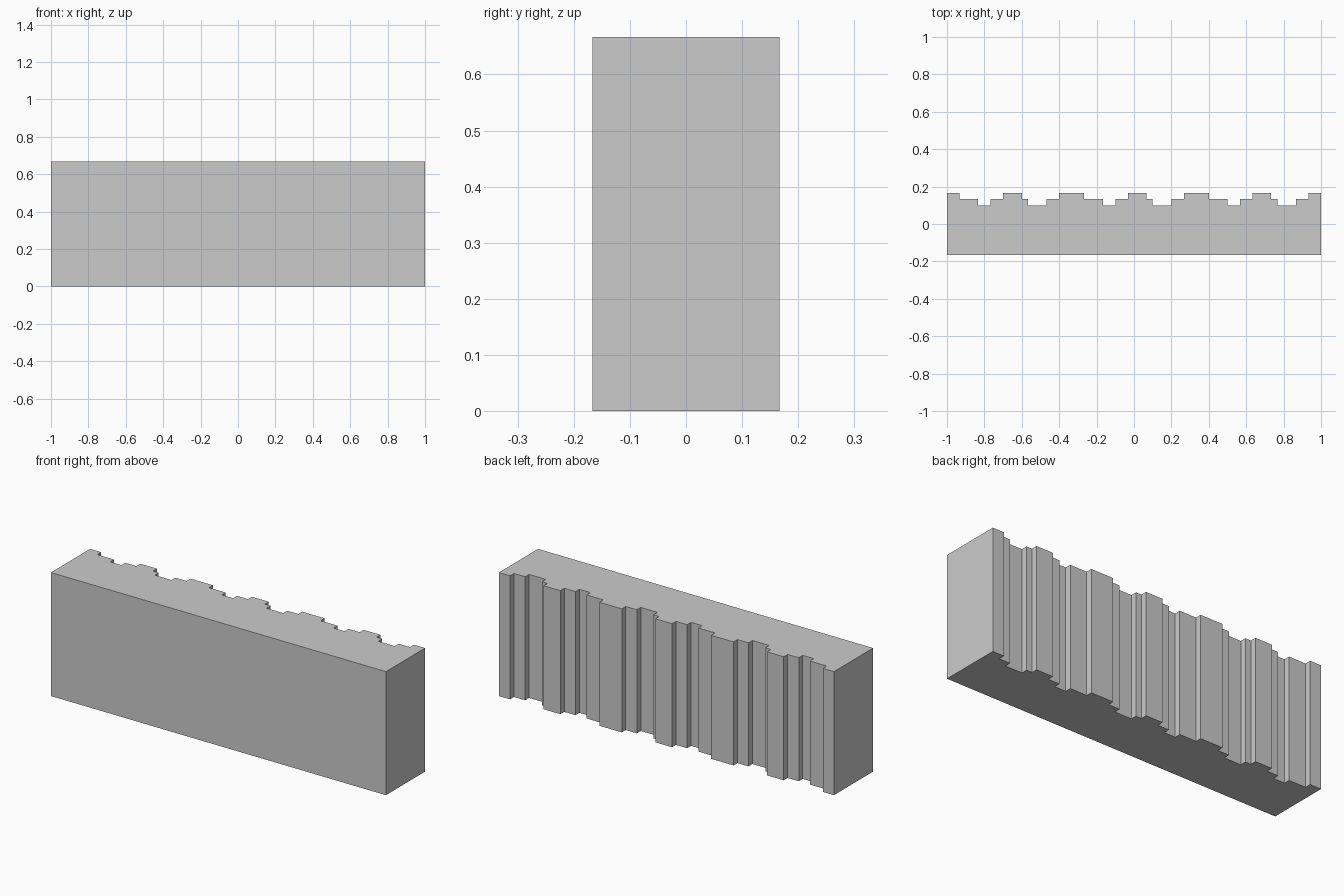
import bpy, bmesh

if "Cube" in bpy.data.objects:
    bpy.data.objects.remove(bpy.data.objects["Cube"])

U = 1 / 30           # grid unit of the wall
HEIGHT = 20 * U
FRONT, BACK = -5, 5  # depth limits in grid units

# One repeating period of the stepped back: (width, y level)
PERIOD = [(2, 5), (3, 4), (2, 3), (2, 4), (3, 5), (1, 4), (3, 3), (2, 4), (2, 5)]

# Merge neighbouring steps of equal level over three periods
steps = []
for width, level in PERIOD * 3:
    if steps and steps[-1][1] == level:
        steps[-1][0] += width
    else:
        steps.append([width, level])

# Plan outline: straight front, stepped back
outline = []
x = -30
for width, level in steps:
    outline += [(x, level), (x + width, level)]
    x += width
outline += [(30, FRONT), (-30, FRONT)]

# Extrude the outline upwards
bm = bmesh.new()
base = bm.faces.new([bm.verts.new((px * U, py * U, 0)) for px, py in outline])
top = bmesh.ops.extrude_face_region(bm, geom=[base], use_keep_orig=True)["geom"]
bmesh.ops.translate(bm, vec=(0, 0, HEIGHT),
                    verts=[g for g in top if isinstance(g, bmesh.types.BMVert)])
bmesh.ops.recalc_face_normals(bm, faces=bm.faces)

mesh = bpy.data.meshes.new("ribbed_wall")
bm.to_mesh(mesh)
bm.free()
bpy.context.collection.objects.link(bpy.data.objects.new("ribbed_wall", mesh))
